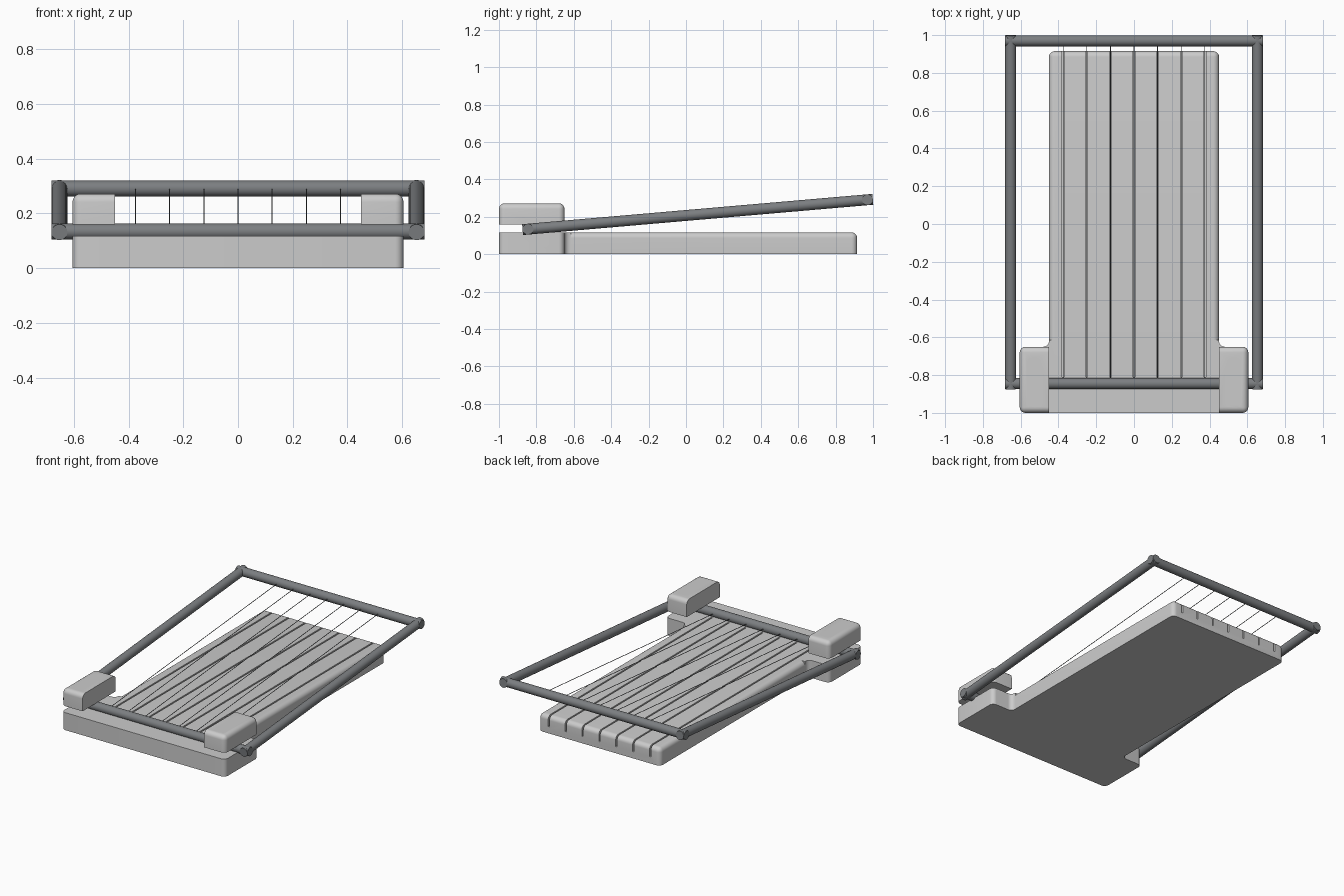
import bpy, bmesh, math
from mathutils import Vector

if "Cube" in bpy.data.objects:
    bpy.data.objects.remove(bpy.data.objects["Cube"])

metal = bpy.data.materials.new("dark_metal")
metal.diffuse_color = (0.2, 0.21, 0.22, 1)
metal.use_nodes = True
metal.node_tree.nodes["Principled BSDF"].inputs["Base Color"].default_value = metal.diffuse_color


def finish(name, bm, mat=None):
    bmesh.ops.recalc_face_normals(bm, faces=bm.faces[:])
    me = bpy.data.meshes.new(name)
    bm.to_mesh(me)
    bm.free()
    ob = bpy.data.objects.new(name, me)
    bpy.context.collection.objects.link(ob)
    if mat:
        me.materials.append(mat)
    return ob


def prism(name, pts, z0, z1, pick=None, r=0.03):
    """Extruded outline; edges whose midpoint and direction satisfy pick are rounded."""
    bm = bmesh.new()
    f = bm.faces.new([bm.verts.new((x, y, z0)) for x, y in pts])
    up = bmesh.ops.extrude_face_region(bm, geom=[f])["geom"]
    for v in up:
        if isinstance(v, bmesh.types.BMVert):
            v.co.z = z1
    bmesh.ops.recalc_face_normals(bm, faces=bm.faces[:])
    if pick:
        es = []
        for e in bm.edges:
            a, b = e.verts[0].co, e.verts[1].co
            if pick((a + b) / 2, abs(a.z - b.z) > 1e-4):
                es.append(e)
        bmesh.ops.bevel(bm, geom=es, offset=r, segments=6, profile=0.5, affect='EDGES')
    return finish(name, bm)


def rect(x0, x1, y0, y1):
    return [(x0, y0), (x1, y0), (x1, y1), (x0, y1)]


def rod(name, a, b, r, n=32, mat=None):
    a, b = Vector(a), Vector(b)
    bm = bmesh.new()
    bmesh.ops.create_cone(bm, cap_ends=True, segments=n, radius1=r, radius2=r, depth=(b - a).length)
    rot = (b - a).to_track_quat('Z', 'Y').to_matrix()
    for v in bm.verts:
        v.co = rot @ v.co + (a + b) / 2
    return finish(name, bm, mat)


def activate(ob):
    bpy.ops.object.select_all(action='DESELECT')
    ob.select_set(True)
    bpy.context.view_layer.objects.active = ob


def boolean(ob, other, op='DIFFERENCE'):
    activate(ob)
    m = ob.modifiers.new("bool", 'BOOLEAN')
    m.operation, m.object, m.solver = op, other, 'EXACT'
    bpy.ops.object.modifier_apply(modifier=m.name)
    bpy.data.objects.remove(other)


def smooth(ob):
    activate(ob)
    bpy.ops.object.shade_smooth_by_angle(angle=math.radians(35))


AXLE = Vector((0, -0.845, 0.134))
TIP = Vector((0, 0.97, 0.291))
WIRES = [0.125 * i for i in range(-3, 4)]
HOLES = (-0.745, -0.935)
T = 0.117

# Base: long rounded board joined to a wider front foot with filleted inner corners
base = prism("base", rect(-0.45, 0.45, -0.95, 0.915), 0, T,
             lambda m, vert: m.y > 0 and vert or (not vert and m.z > 0.1 and m.y > -0.5))
foot = prism("foot", [(-0.605, -1), (0.605, -1), (0.605, -0.65), (0.45, -0.65), (0.45, -0.615),
                      (-0.45, -0.615), (-0.45, -0.65), (-0.605, -0.65)], 0, T,
             lambda m, vert: vert and m.y < -0.63)
boolean(base, foot, 'UNION')

# Wire slots in the board
for x in WIRES:
    boolean(base, prism("slot_cutter", rect(x - 0.005, x + 0.005, -0.81, 1.0), 0.045, 0.2))

# Axle groove, bolt holes and hexagonal nut pockets
boolean(base, rod("groove_cutter", AXLE - Vector((0.8, 0, 0)), AXLE + Vector((0.8, 0, 0)), 0.052))
for s in (-1, 1):
    for y in HOLES:
        boolean(base, rod("bolt_cutter", (s * 0.53, y, -0.1), (s * 0.53, y, 0.3), 0.022, 24))
        boolean(base, rod("nut_cutter", (s * 0.53, y, -0.1), (s * 0.53, y, 0.04), 0.034, 6))
smooth(base)

# Clamp blocks above the axle, with counterbored holes
for s, side in ((-1, "left"), (1, "right")):
    xs = sorted((s * 0.45, s * 0.605))
    clamp = prism(side + "_clamp", rect(xs[0], xs[1], -1, -0.65), 0.16, 0.272,
                  lambda m, vert: abs(m.x) > 0.46 and (vert or m.z > 0.25))
    boolean(clamp, rod("groove_cutter", AXLE - Vector((0.8, 0, 0)), AXLE + Vector((0.8, 0, 0)), 0.052))
    for y in HOLES:
        boolean(clamp, rod("bolt_cutter", (s * 0.53, y, 0), (s * 0.53, y, 0.4), 0.022, 24))
        boolean(clamp, rod("head_cutter", (s * 0.53, y, 0.22), (s * 0.53, y, 0.4), 0.04, 32))
    smooth(clamp)

# Tilted frame: axle, end bar and two side bars
R = 0.029
ext = (TIP - AXLE).normalized() * R
half = Vector((0.682, 0, 0))
frame = [rod("axle", AXLE - half, AXLE + half, R, mat=metal),
         rod("end_bar", TIP - half, TIP + half, R, mat=metal)]
for s, side in ((-1, "left"), (1, "right")):
    off = Vector((s * 0.653, 0, 0))
    frame.append(rod(side + "_side_bar", AXLE + off - ext, TIP + off + ext, R, mat=metal))

# Cutting wires
for i, x in enumerate(WIRES):
    off = Vector((x, 0, 0))
    frame.append(rod(f"wire_{i + 1}", AXLE + off, TIP + off, 0.002, 8, metal))
for ob in frame:
    smooth(ob)
